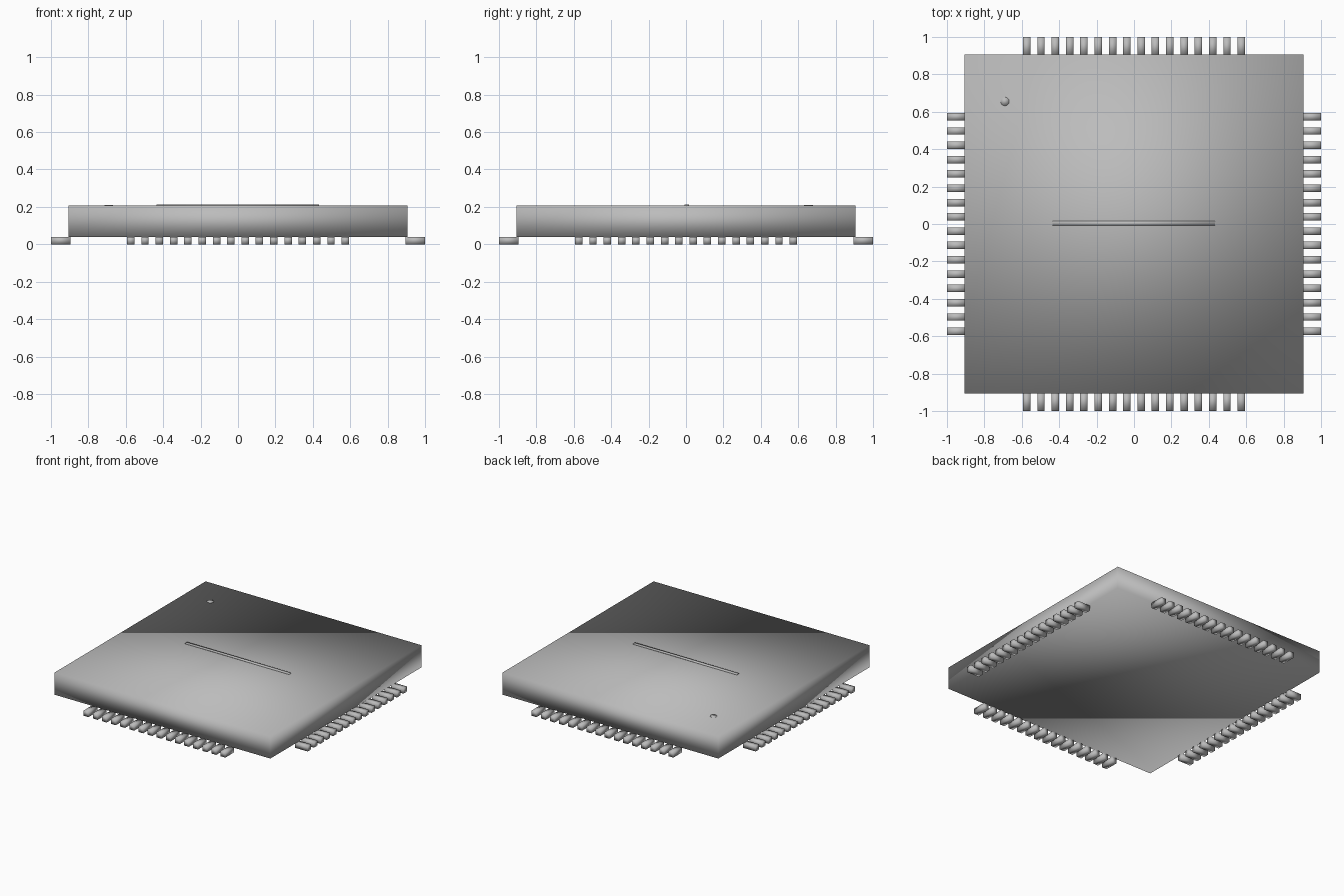
import bpy, bmesh
from mathutils import Matrix, Vector

cube = bpy.data.objects.get("Cube")
if cube:
    bpy.data.objects.remove(cube, do_unlink=True)

grey = bpy.data.materials.new("plain_grey")
grey.use_nodes = True
colour = (0.5, 0.5, 0.5, 1)
grey.diffuse_color = colour
grey.node_tree.nodes["Principled BSDF"].inputs["Base Color"].default_value = colour


def finish(name, bm):
    """Turn the mesh into a smooth-shaded grey object."""
    for face in bm.faces:
        face.smooth = True
    mesh = bpy.data.meshes.new(name)
    bm.to_mesh(mesh)
    bm.free()
    mesh.materials.append(grey)
    obj = bpy.data.objects.new(name, mesh)
    bpy.context.collection.objects.link(obj)


def add_box(bm, low, high, turn=Matrix()):
    low, high = Vector(low), Vector(high)
    place = Matrix.Translation((low + high) / 2) @ Matrix.Diagonal(high - low).to_4x4()
    bmesh.ops.create_cube(bm, size=1, matrix=turn @ place)


# Package body
bm = bmesh.new()
add_box(bm, (-0.905, -0.905, 0.04), (0.905, 0.905, 0.208))
finish("package_body", bm)

# Sixteen flat pins along each of the four sides
PINS, PITCH, HALF = 16, 0.0765, 0.02
for quarter, side in enumerate(("right", "back", "left", "front")):
    turn = Matrix.Rotation(quarter * 1.5707963, 4, "Z")
    bm = bmesh.new()
    for i in range(PINS):
        y = (i - (PINS - 1) / 2) * PITCH
        add_box(bm, (0.895, y - HALF, 0), (1, y + HALF, 0.04), turn)
    finish(side + "_pins", bm)

# Thin raised strip across the middle of the top
bm = bmesh.new()
add_box(bm, (-0.437, -0.008, 0.205), (0.434, 0.015, 0.214))
finish("top_strip", bm)

# Round corner mark
bm = bmesh.new()
bmesh.ops.create_cone(bm, cap_ends=True, segments=32, radius1=0.023, radius2=0.023,
                      depth=0.006, matrix=Matrix.Translation((-0.69, 0.655, 0.208)))
finish("corner_mark", bm)
